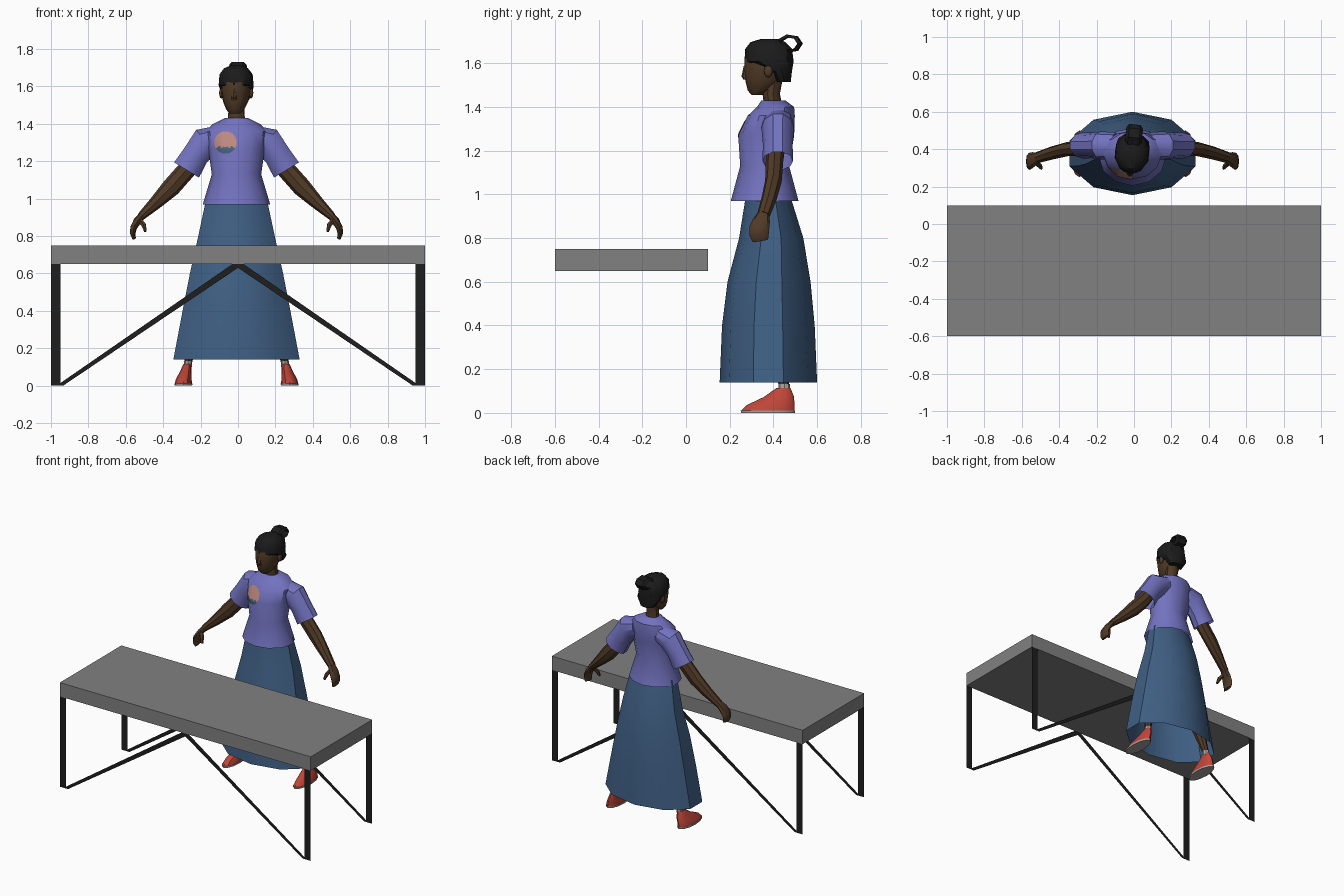
import bpy, bmesh, math
from mathutils import Vector, Matrix
from mathutils.bvhtree import BVHTree

default = bpy.data.objects.get("Cube")
if default:
    bpy.data.objects.remove(default, do_unlink=True)

MID = -0.008          # sideways centre of the figure
made = []


def material(name, r, g, b):
    m = bpy.data.materials.new(name)
    m.use_nodes = True
    m.diffuse_color = (r, g, b, 1)
    m.node_tree.nodes["Principled BSDF"].inputs["Base Color"].default_value = (r, g, b, 1)
    return m


table_grey = material("table_grey", .22, .22, .22)
frame_black = material("frame_black", .013, .013, .013)
skirt_blue = material("skirt_blue", .05, .115, .23)
shirt_violet = material("shirt_violet", .17, .17, .53)
skin_brown = material("skin_brown", .08, .042, .019)
hair_black = material("hair_black", .011, .011, .011)
shoe_red = material("shoe_red", .52, .06, .04)
sole_grey = material("sole_grey", .4, .38, .36)
patch_salmon = material("patch_salmon", .5, .25, .21)
patch_teal = material("patch_teal", .07, .13, .22)


def finish(name, bm, *mats):
    bmesh.ops.recalc_face_normals(bm, faces=bm.faces)
    mesh = bpy.data.meshes.new(name)
    bm.to_mesh(mesh)
    bm.free()
    for m in mats:
        mesh.materials.append(m)
    ob = bpy.data.objects.new(name, mesh)
    bpy.context.collection.objects.link(ob)
    made.append(ob)
    return ob


def loft(name, mat, rings, sides=10, flat=True, caps=(True, True)):
    """Skin rings given as (x, y, z, half width, half depth)."""
    bm = bmesh.new()
    centres = [Vector(r[:3]) for r in rings]
    loops = []
    for i, (c, r) in enumerate(zip(centres, rings)):
        u, v = Vector((0, 1, 0)), Vector((1, 0, 0))
        if not flat:
            t = (centres[min(i + 1, len(rings) - 1)] - centres[max(i - 1, 0)]).normalized()
            u = (u - t * u.dot(t)).normalized()
            v = u.cross(t)
        turn = [math.tau * k / sides for k in range(sides)]
        loops.append([bm.verts.new(c + u * math.cos(a) * r[4] + v * math.sin(a) * r[3])
                      for a in turn])
    for a, b in zip(loops, loops[1:]):
        for k in range(sides):
            n = (k + 1) % sides
            bm.faces.new((a[k], a[n], b[n], b[k]))
    for use, loop in zip(caps, (loops[0], loops[-1])):
        if use:
            bm.faces.new(loop)
    return finish(name, bm, mat)


def ball(name, mat, centre, size):
    bm = bmesh.new()
    bmesh.ops.create_icosphere(bm, subdivisions=2, radius=1,
                               matrix=Matrix.LocRotScale(Vector(centre), None, Vector(size)))
    return finish(name, bm, mat)


# Table top
bm = bmesh.new()
bmesh.ops.create_cube(bm, size=1, matrix=Matrix.LocRotScale(
    Vector((0, -.25, .7)), None, Vector((2, .7, .1))))
finish("table_top", bm, table_grey)

# Flat leg and brace strips under the front and back edges
for side, y in (("front", -.6), ("back", .1)):
    bm = bmesh.new()
    for s in (1, -1):
        leg = [(1, 0), (.95, 0), (.95, .65), (1, .65)]
        brace = [(.97, 0), (.935, 0), (0, .63), (0, .65), (.03, .65)]
        for outline in (leg, brace):
            bm.faces.new([bm.verts.new((s * x, y, z)) for x, z in outline])
    finish(side + "_table_frame", bm, frame_black)

# Long open skirt
loft("skirt", skirt_blue, [
    (MID, .375, 1.0, .17, .10), (MID, .39, .8, .215, .147), (MID, .38, .6, .262, .19),
    (MID, .377, .4, .303, .212), (MID, .377, .14, .355, .223)], caps=(True, False))

# Shirt body
shirt = loft("shirt_body", shirt_violet, [
    (MID, .36, .97, .18, .155), (MID, .36, 1.13, .132, .112), (MID, .367, 1.27, .152, .128),
    (MID, .39, 1.36, .165, .108), (MID, .41, 1.4, .125, .085), (MID, .4, 1.43, .065, .055)],
    sides=12, caps=(False, True))

# Two-tone round chest patch laid over the shirt front
tree_bm = bmesh.new()
tree_bm.from_mesh(shirt.data)
tree = BVHTree.FromBMesh(tree_bm)
tree_bm.free()
patch = loft("chest_patch", patch_salmon,
             [(0, 0, 0, r, r) for r in (.06, .048, .036, .024, .012)],
             sides=24, caps=(False, True))
patch.data.materials.append(patch_teal)
for v in patch.data.vertices:
    x, z = v.co.x - .067, v.co.y + 1.3
    hit = tree.ray_cast(Vector((x, -1, z)), Vector((0, 1, 0)))[0]
    v.co = (x, hit.y - .004, z)
for p in patch.data.polygons:
    p.material_index = int(p.center.z < 1.275)

for s, side in ((1, "left"), (-1, "right")):
    def mirrored(rings):
        return [(MID + s * r[0], *r[1:]) for r in rings]

    # Sleeve and arm
    loft(side + "_sleeve", shirt_violet, mirrored([
        (.09, .42, 1.335, .06, .07), (.165, .42, 1.305, .085, .075),
        (.22, .42, 1.23, .075, .068), (.267, .42, 1.153, .082, .07)]),
        flat=False, caps=(True, False))
    loft(side + "_arm", skin_brown, mirrored([
        (.19, .415, 1.27, .045, .045), (.27, .405, 1.15, .05, .04),
        (.35, .4, 1.06, .05, .038), (.43, .38, .98, .036, .035),
        (.51, .355, .905, .022, .03)]), sides=8, flat=False)

    # Hand and thumb
    loft(side + "_hand", skin_brown, mirrored([
        (.5, .357, .915, .02, .026), (.53, .345, .88, .021, .04),
        (.55, .335, .845, .018, .046), (.555, .335, .815, .015, .044),
        (.548, .34, .788, .01, .036)]), sides=8, flat=False)
    loft(side + "_thumb", skin_brown, mirrored([
        (.52, .335, .89, .014, .014), (.497, .312, .86, .014, .014),
        (.487, .298, .825, .008, .009)]), sides=6, flat=False)

    # Leg, sock and shoe
    loft(side + "_leg", skin_brown, mirrored([
        (.09, .385, .9, .07, .07), (.17, .385, .5, .055, .055),
        (.215, .41, .33, .045, .05), (.26, .45, .12, .02, .023)]), sides=8)
    loft(side + "_sock", sole_grey, mirrored([
        (.26, .45, .1, .021, .027), (.258, .45, .132, .022, .027)]), sides=8)
    loft(side + "_sole", sole_grey, mirrored([
        (.284, .375, 0, .047, .123), (.284, .375, .012, .048, .125)]), sides=12)
    loft(side + "_shoe", shoe_red, mirrored([
        (.284, .375, .012, .046, .122), (.282, .386, .035, .042, .11),
        (.272, .425, .072, .032, .07), (.263, .447, .115, .021, .031)]), sides=12)

# Neck, head and face
head_start = len(made)
loft("neck", skin_brown, [
    (0, .4, 1.4, .05, .042), (0, .39, 1.46, .044, .04), (0, .4, 1.54, .044, .045)])
loft("head", skin_brown, [
    (0, .325, 1.455, .028, .025), (0, .338, 1.475, .048, .056), (0, .355, 1.52, .068, .084),
    (0, .362, 1.57, .077, .097), (0, .368, 1.62, .08, .1), (0, .37, 1.67, .06, .08)], sides=12)
loft("nose", skin_brown, [
    (0, .28, 1.525, .019, .018), (0, .269, 1.54, .016, .016), (0, .276, 1.59, .007, .012)], sides=6)
for s, side in ((1, "left"), (-1, "right")):
    ball(side + "_ear", skin_brown, (s * .08, .385, 1.565), (.012, .02, .03))

# Hair cap and looped bun
loft("hair", hair_black, [
    (0, .445, 1.515, .055, .035), (0, .435, 1.56, .086, .05), (0, .38, 1.608, .095, .113),
    (0, .378, 1.665, .09, .108), (0, .375, 1.697, .065, .08), (0, .385, 1.712, .03, .04)])
bm = bmesh.new()
rows = []
for k in range(7):
    a = math.tau * k / 7
    out = Vector((0, math.cos(a) * 1.15, math.sin(a) * .85))
    centre = Vector((0, .475, 1.69))
    rows.append([bm.verts.new(centre + out * r + Vector((x, 0, 0)))
                 for r, x in ((.05, -.03), (.05, .03), (.034, .045), (.034, -.045))])
for k in range(7):
    a, b = rows[k], rows[(k + 1) % 7]
    for j in range(4):
        n = (j + 1) % 4
        bm.faces.new((a[j], a[n], b[n], b[j]))
finish("hair_bun", bm, hair_black)

# Turn the head slightly to its right
pivot = Vector((0, .4, 0))
turn = (Matrix.Translation(pivot + Vector((MID, 0, 0)))
        @ Matrix.Rotation(math.radians(-6), 4, 'Z') @ Matrix.Translation(-pivot))
for ob in made[head_start:]:
    ob.data.transform(turn)

# Smooth the rounded parts while keeping crisp edges
bpy.ops.object.select_all(action='DESELECT')
for ob in made:
    ob.select_set(True)
bpy.context.view_layer.objects.active = made[0]
bpy.ops.object.shade_smooth_by_angle(angle=math.radians(35))
